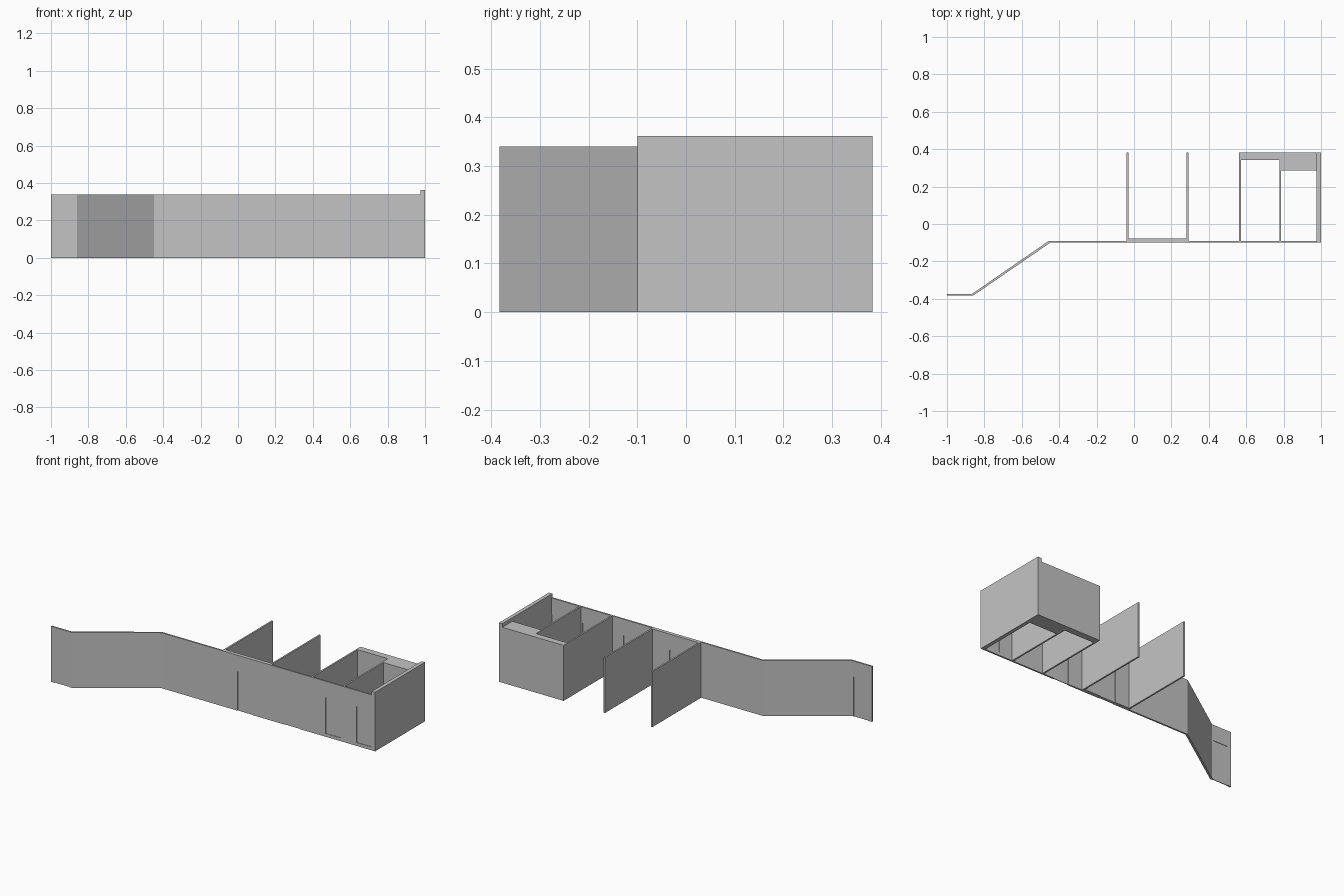
import bpy
import bmesh
from mathutils import Vector, Matrix

if "Cube" in bpy.data.objects:
    bpy.data.objects.remove(bpy.data.objects["Cube"])

H = 0.34        # general wall height
FRONT = -0.10   # outer face of the long wall
INNER = -0.09   # inner face of the long wall
BACK = 0.383    # rear edge of the rooms

plaster = bpy.data.materials.new("light grey plaster")
plaster.use_nodes = True
colour = (0.55, 0.55, 0.55, 1)
plaster.diffuse_color = colour
plaster.node_tree.nodes["Principled BSDF"].inputs["Base Color"].default_value = colour


def finish(name, bm):
    bmesh.ops.recalc_face_normals(bm, faces=bm.faces)
    mesh = bpy.data.meshes.new(name)
    bm.to_mesh(mesh)
    bm.free()
    mesh.materials.append(plaster)
    obj = bpy.data.objects.new(name, mesh)
    bpy.context.collection.objects.link(obj)
    return obj


def add_box(bm, low, high):
    low, high = Vector(low), Vector(high)
    scale = Matrix.Diagonal((*(high - low), 1))
    bmesh.ops.create_cube(bm, size=1, matrix=Matrix.Translation((low + high) / 2) @ scale)


def box(name, low, high):
    bm = bmesh.new()
    add_box(bm, low, high)
    return finish(name, bm)


def extrude_plan(name, outline, height):
    bm = bmesh.new()
    face = bm.faces.new([bm.verts.new((x, y, 0)) for x, y in outline])
    top = bmesh.ops.extrude_face_region(bm, geom=[face])["geom"]
    moved = [v for v in top if isinstance(v, bmesh.types.BMVert)]
    bmesh.ops.translate(bm, verts=moved, vec=(0, 0, height))
    return finish(name, bm)


# Long cranked front wall, thicker along the middle room
outline = [(-1, -0.383), (-0.86, -0.383), (-0.448, FRONT), (0.98, FRONT),
           (0.98, INNER), (0.29, INNER), (0.29, -0.077), (-0.04, -0.077),
           (-0.04, INNER), (-0.455, INNER), (-0.865, -0.373), (-1, -0.373)]
front_wall = extrude_plan("front_wall", outline, H)

# Shallow door recesses on both faces of the front wall
cutters = bmesh.new()
doors = [(-0.975, -0.383, -0.373, -0.01), (0.067, FRONT, -0.077, -0.01),
         (0.388, FRONT, INNER, -0.01), (0.665, FRONT, INNER, 0.02),
         (0.875, FRONT, INNER, 0.02)]
for x, outer, inner, sill in doors:
    add_box(cutters, (x, outer - 0.02, sill), (x + 0.099, outer + 0.003, 0.242))
    add_box(cutters, (x, inner - 0.003, sill), (x + 0.099, inner + 0.02, 0.242))
cutter = finish("door_cutter", cutters)
cutter.hide_render = True
cut = front_wall.modifiers.new("doors", "BOOLEAN")
cut.operation = "DIFFERENCE"
cut.solver = "EXACT"
cut.object = cutter
bpy.context.view_layer.objects.active = front_wall
bpy.ops.object.modifier_apply(modifier=cut.name)
bpy.data.objects.remove(cutter)

# Cross walls between the rooms
for i, x in enumerate((-0.035, 0.287, 0.567, 0.782)):
    box(f"cross_wall_{i + 1}", (x - 0.005, INNER, 0), (x + 0.005, BACK, H))

# Taller end wall and stepped back wall
box("end_wall", (0.977, FRONT, 0), (1, BACK, 0.362))
extrude_plan("back_wall", [(0.562, 0.343), (0.782, 0.343), (0.782, 0.286),
                           (0.977, 0.286), (0.977, BACK), (0.562, BACK)], H)
